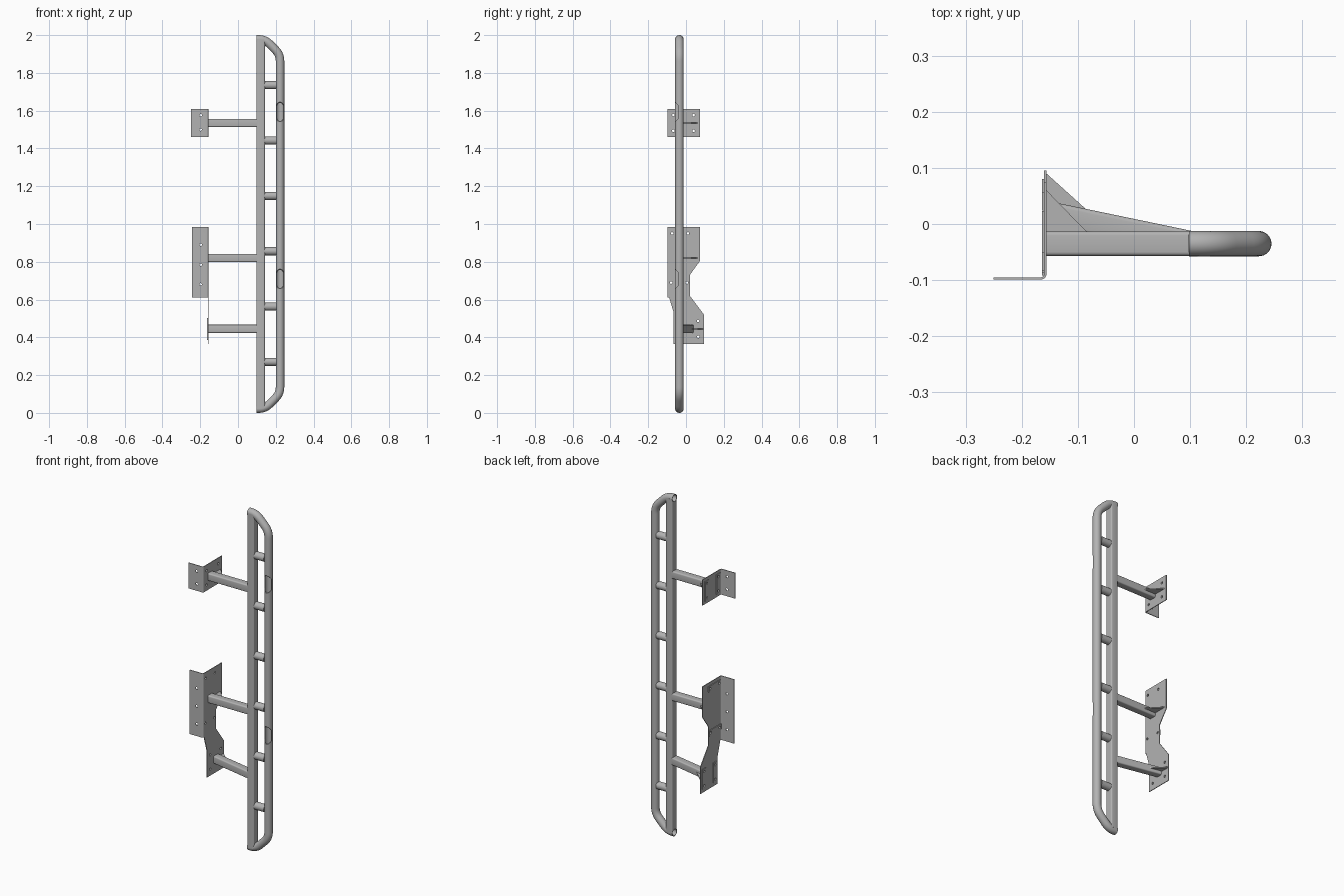
import bpy, bmesh, math
from mathutils import Vector

cube = bpy.data.objects.get("Cube")
if cube:
    bpy.data.objects.remove(cube, do_unlink=True)

steel = bpy.data.materials.new("grey_steel")
steel.use_nodes = True
steel.diffuse_color = (0.45, 0.45, 0.45, 1)
steel.node_tree.nodes["Principled BSDF"].inputs["Base Color"].default_value = (0.45, 0.45, 0.45, 1)

RAIL_Y = -0.035
R = 0.0225          # half width of every tube
RAIL_X, STEP_X = 0.12, 0.2225
PLATE_X = -0.156    # outer face of the mounting plates
THICK = 0.004


def make(name, bm):
    bmesh.ops.recalc_face_normals(bm, faces=bm.faces)
    mesh = bpy.data.meshes.new(name)
    bm.to_mesh(mesh)
    bm.free()
    mesh.materials.append(steel)
    obj = bpy.data.objects.new(name, mesh)
    bpy.context.collection.objects.link(obj)
    return obj


def activate(obj):
    bpy.ops.object.select_all(action='DESELECT')
    obj.select_set(True)
    bpy.context.view_layer.objects.active = obj


def smooth(obj):
    activate(obj)
    bpy.ops.object.shade_smooth_by_angle(angle=math.radians(35))


def cut(obj, cutters):
    for c in cutters:
        activate(obj)
        mod = obj.modifiers.new("cut", 'BOOLEAN')
        mod.operation, mod.solver, mod.object = 'DIFFERENCE', 'EXACT', c
        bpy.ops.object.modifier_apply(modifier=mod.name)
        bpy.data.objects.remove(c, do_unlink=True)


def circle(r, n=24):
    return [(r * math.cos(2 * math.pi * i / n), r * math.sin(2 * math.pi * i / n)) for i in range(n)]


def rounded_square(half, r=0.007, n=4):
    pts = []
    for q, (sx, sy) in enumerate([(1, 1), (-1, 1), (-1, -1), (1, -1)]):
        for i in range(n + 1):
            a = math.pi / 2 * (q + i / n)
            pts.append((sx * (half - r) + r * math.cos(a), sy * (half - r) + r * math.sin(a)))
    return pts


def sweep(name, path, profile, ref):
    """Closed solid: profile carried along a planar path whose normal is ref."""
    bm = bmesh.new()
    path, ref = [Vector(p) for p in path], Vector(ref)
    rings = []
    for i, p in enumerate(path):
        t = (path[min(i + 1, len(path) - 1)] - path[max(i - 1, 0)]).normalized()
        side = t.cross(ref)
        rings.append([bm.verts.new(p + ref * a + side * b) for a, b in profile])
    n = len(profile)
    for r0, r1 in zip(rings, rings[1:]):
        for j in range(n):
            bm.faces.new((r0[j], r0[(j + 1) % n], r1[(j + 1) % n], r1[j]))
    bm.faces.new(rings[0])
    bm.faces.new(rings[-1])
    return make(name, bm)


def prism(name, pts, axis, lo, hi):
    """Flat outline extruded along an axis from lo to hi."""
    bm = bmesh.new()
    place = {'x': lambda a, b, d: (d, a, b),
             'y': lambda a, b, d: (a, d, b),
             'z': lambda a, b, d: (a, b, d)}[axis]
    ends = [[bm.verts.new(place(a, b, d)) for a, b in pts] for d in (lo, hi)]
    for e in ends:
        bm.faces.new(e)
    n = len(pts)
    for j in range(n):
        bm.faces.new((ends[0][j], ends[0][(j + 1) % n], ends[1][(j + 1) % n], ends[1][j]))
    return make(name, bm)


def drill(axis, a, b, lo, hi, r=0.007):
    pts = [(a + x, b + y) for x, y in circle(r, 12)]
    return prism("drill", pts, axis, lo, hi)


def fillet(points, reach, n=8):
    """Round the inner corners of a path."""
    pts = [Vector(p) for p in points]
    out = [pts[0]]
    for a, b, c in zip(pts, pts[1:], pts[2:]):
        s, e = b + (a - b).normalized() * reach, b + (c - b).normalized() * reach
        for i in range(n + 1):
            t = i / n
            out.append(s * (1 - t) ** 2 + b * 2 * t * (1 - t) + e * t * t)
    return out + [pts[-1]]


# Outer bent step tube: hollow, open ends, two scooped notches
def step_path(x0):
    low, high = R, 2 - R
    ends = [(x0, low), (0.1425, low), (STEP_X, low + 0.08),
            (STEP_X, high - 0.08), (0.1425, high), (x0, high)]
    return fillet([(x, RAIL_Y, z) for x, z in ends], 0.035)


step_tube = sweep("step_tube", step_path(0.098), circle(R, 32), (0, 1, 0))
cut(step_tube, [sweep("bore", step_path(0.08), circle(R - 0.0035, 32), (0, 1, 0))])
for zc in (1.595, 0.711):
    outline = [(-0.07, zc - 0.065), (-0.04, zc - 0.035), (-0.04, zc + 0.03), (-0.07, zc + 0.065)]
    cut(step_tube, [prism("notch", outline, 'x', 0.18, 0.26)])
smooth(step_tube)

# Inner square rail, saddled onto the tube ends
rail = sweep("inner_rail", [(RAIL_X, RAIL_Y, R), (RAIL_X, RAIL_Y, 2 - R)],
             rounded_square(R), (0, 1, 0))
cut(rail, [sweep("saddle", [(0.05, RAIL_Y, z), (0.2, RAIL_Y, z)], circle(R - 0.001, 32), (0, 1, 0))
           for z in (R, 2 - R)])
smooth(rail)

# Rungs between rail and step tube
for i in range(6):
    z = 0.27 + 0.293 * i
    smooth(sweep(f"rung_{i + 1}", [(RAIL_X + 0.015, RAIL_Y, z), (0.205, RAIL_Y, z)],
                 circle(0.0215), (0, 1, 0)))

# Support arms with thin gussets; the lowest arm slants backwards
for label, z, y_end in (("upper", 1.535, RAIL_Y), ("middle", 0.82, RAIL_Y), ("lower", 0.445, 0.0195)):
    smooth(sweep(f"{label}_arm", [(PLATE_X - 0.001, y_end, z), (0.105, RAIL_Y, z)],
                 rounded_square(0.0218), (0, 0, 1)))
    if label == "lower":
        web = [(PLATE_X, 0.035), (PLATE_X, 0.09), (-0.085, 0.026)]
    else:
        web = [(PLATE_X, -0.015), (PLATE_X, 0.06), (-0.083, -0.015)]
    prism(f"{label}_gusset", web, 'z', z - 0.003, z + 0.003)


# Bent flange: flat tab with a rounded corner up to the plate
def flange(name, x_min, z0, z1, hole_zs):
    cx, cy = PLATE_X - 0.01, -0.089
    arc = [(math.cos(a), math.sin(a)) for a in (-math.pi / 2 * (1 - i / 6) for i in range(7))]
    outer = [(cx + 0.01 * c, cy + 0.01 * s) for c, s in arc]
    inner = [(cx + 0.006 * c, cy + 0.006 * s) for c, s in reversed(arc)]
    obj = prism(name, [(x_min, cy - 0.01)] + outer + inner + [(x_min, cy - 0.006)], 'z', z0, z1)
    cut(obj, [drill('y', -0.198, z, -0.12, -0.07) for z in hole_zs])
    smooth(obj)


# Backing strip with two bolt holes, lying on the hidden side of the plate
def strip(name, cy, cz, hy, hz, holes):
    x1 = PLATE_X - THICK
    obj = prism(name, [(cy - hy, cz - hz), (cy + hy, cz - hz), (cy + hy, cz + hz), (cy - hy, cz + hz)],
                'x', x1 - 0.004, x1)
    cut(obj, [drill('x', y, z, -0.2, -0.1) for y, z in holes])


def mount(name, outline, strips):
    obj = prism(name + "_plate", outline, 'x', PLATE_X - THICK, PLATE_X)
    for i, (cy, cz, vertical) in enumerate(strips):
        d = 0.042
        holes = [(cy, cz + s * d) if vertical else (cy + s * d, cz) for s in (-1, 1)]
        cut(obj, [drill('x', y, z, -0.2, -0.1) for y, z in holes])
        hy, hz = (0.016, 0.058) if vertical else (0.055, 0.016)
        strip(f"{name}_strip_{i + 1}", cy, cz, hy, hz, holes)


# Upper mount
mount("upper_mount", [(-0.089, 1.46), (0.075, 1.46), (0.075, 1.61), (-0.089, 1.61)],
      [(0.04, 1.535, True), (-0.067, 1.535, True)])
flange("upper_flange", -0.25, 1.46, 1.61, (1.5, 1.575))

# Lower mount with waisted outline
mount("lower_mount",
      [(-0.089, 0.985), (0.075, 0.985), (0.075, 0.806), (0.02, 0.73), (0.02, 0.62), (0.095, 0.52),
       (0.095, 0.365), (-0.065, 0.365), (-0.065, 0.53), (-0.089, 0.61)],
      [(-0.032, 0.95, False), (-0.037, 0.69, False), (0.064, 0.445, True), (-0.035, 0.445, True)])
flange("lower_flange", -0.244, 0.61, 0.985, (0.68, 0.785, 0.89))
